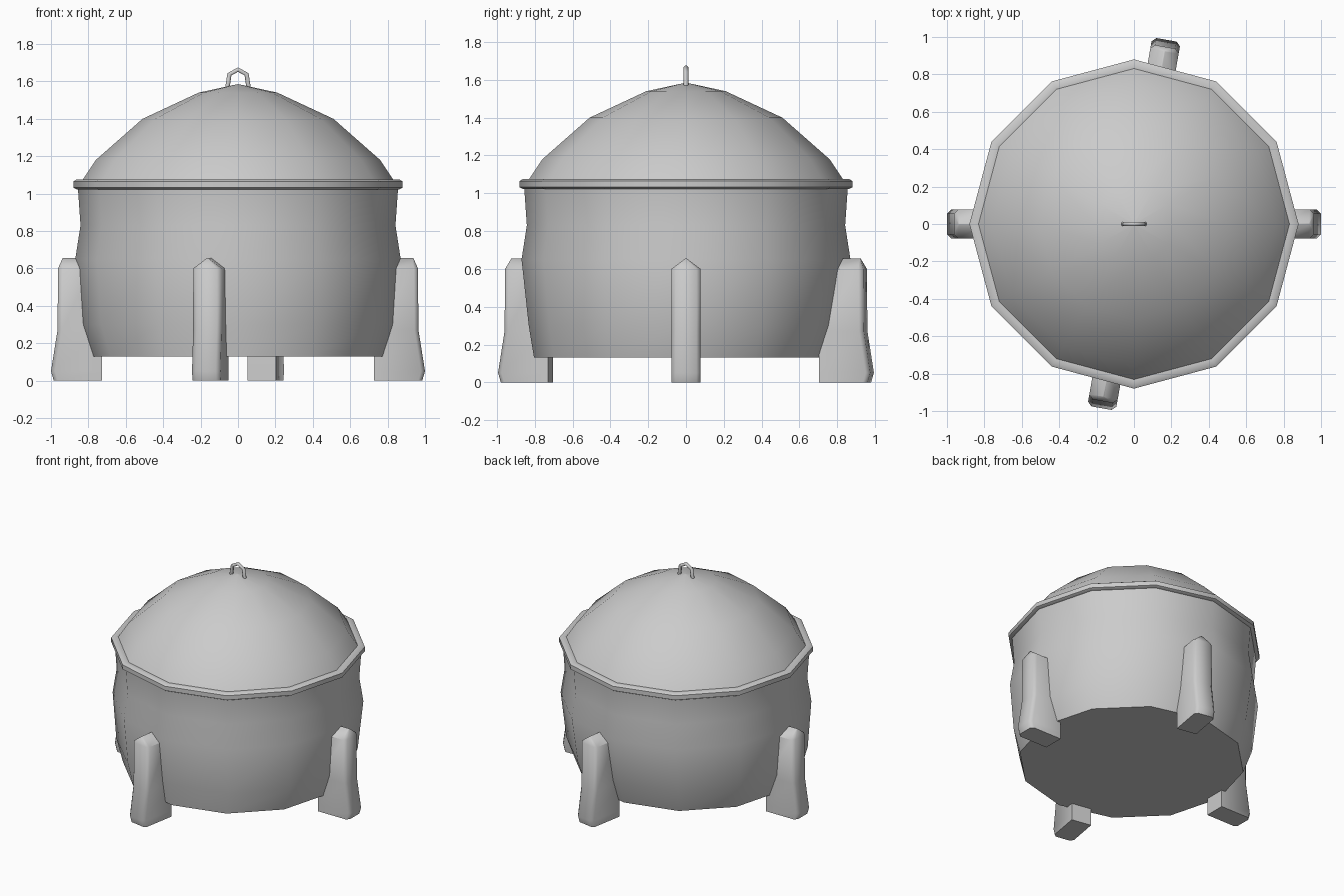
import bpy, bmesh, math
from mathutils import Matrix

if "Cube" in bpy.data.objects:
    bpy.data.objects.remove(bpy.data.objects["Cube"])


def finish(name, bm, angle=50):
    bmesh.ops.recalc_face_normals(bm, faces=bm.faces)
    mesh = bpy.data.meshes.new(name)
    bm.to_mesh(mesh)
    bm.free()
    obj = bpy.data.objects.new(name, mesh)
    bpy.context.collection.objects.link(obj)
    bpy.ops.object.select_all(action='DESELECT')
    obj.select_set(True)
    bpy.context.view_layer.objects.active = obj
    bpy.ops.object.shade_smooth_by_angle(angle=math.radians(angle))
    return obj


def loft(bm, rings, close=False):
    """Bridge equal-sized rings of points; cap the ends or close the loop."""
    vs = [[bm.verts.new(p) for p in ring] for ring in rings]
    n = len(vs[0])
    pairs = list(zip(vs, vs[1:]))
    if close:
        pairs.append((vs[-1], vs[0]))
    for a, b in pairs:
        for i in range(n):
            j = (i + 1) % n
            bm.faces.new((a[i], a[j], b[j], b[i]))
    if not close:
        bm.faces.new(vs[0])
        bm.faces.new(vs[-1])


def circle(z, rx, ry=None, oy=0.0, n=12):
    ry = ry or rx
    return [(rx * math.cos(2 * math.pi * i / n),
             ry * math.sin(2 * math.pi * i / n) + oy, z) for i in range(n)]


# Bulging twelve-sided pot, its base shifted slightly to the front
bm = bmesh.new()
loft(bm, [circle(0.13, 0.786, 0.778, -0.026), circle(0.30, 0.845, 0.82, -0.012),
          circle(0.65, 0.87), circle(0.83, 0.842), circle(1.03, 0.856)])
finish("pot_body", bm)

# Domed lid
bm = bmesh.new()
loft(bm, [circle(1.06, 0.84), circle(1.18, 0.76), circle(1.40, 0.51),
          circle(1.54, 0.21), circle(1.585, 0.002)])
finish("domed_lid", bm)

# Rounded rim
bm = bmesh.new()
rim = [(0.83, 1.025), (0.862, 1.022), (0.88, 1.032), (0.88, 1.065),
       (0.862, 1.076), (0.83, 1.073)]
loft(bm, [circle(z, r) for r, z in rim], close=True)
finish("rim", bm)


# Legs: chamfered section with a spreading foot and a ridged top
def section(z, inner, outer, w, c=0.022):
    return [(inner, -w, z), (outer - c, -w, z), (outer, -w + c, z),
            (outer, w - c, z), (outer - c, w, z), (inner, w, z)]


def leg(name, degrees):
    bm = bmesh.new()
    loft(bm, [section(0.0, 0.727, 0.985, 0.077), section(0.05, 0.727, 1.0, 0.077),
              section(0.27, 0.727, 0.965, 0.077), section(0.60, 0.78, 0.962, 0.077),
              section(0.655, 0.80, 0.938, 0.004, 0.002)])
    bm.transform(Matrix.Rotation(math.radians(degrees), 4, 'Z'))
    finish(name, bm)


for name, degrees in (("right_leg", 0), ("back_leg", 80),
                      ("left_leg", 180), ("front_leg", 260)):
    leg(name, degrees)

# Small arched loop handle, octagonal tube along a path
bm = bmesh.new()
path = [(-0.058, 1.555), (-0.046, 1.638), (0, 1.663), (0.046, 1.638), (0.058, 1.555)]
rings = []
for k, (x, z) in enumerate(path):
    a, b = path[max(k - 1, 0)], path[min(k + 1, 4)]
    tx, tz = b[0] - a[0], b[1] - a[1]
    length = math.hypot(tx, tz)
    ring = []
    for i in range(8):
        t = 2 * math.pi * (i + 0.5) / 8
        u, v = 0.013 * math.cos(t), 0.013 * math.sin(t)
        ring.append((x - u * tz / length, v, z + u * tx / length))
    rings.append(ring)
loft(bm, rings)
finish("lid_handle", bm)
